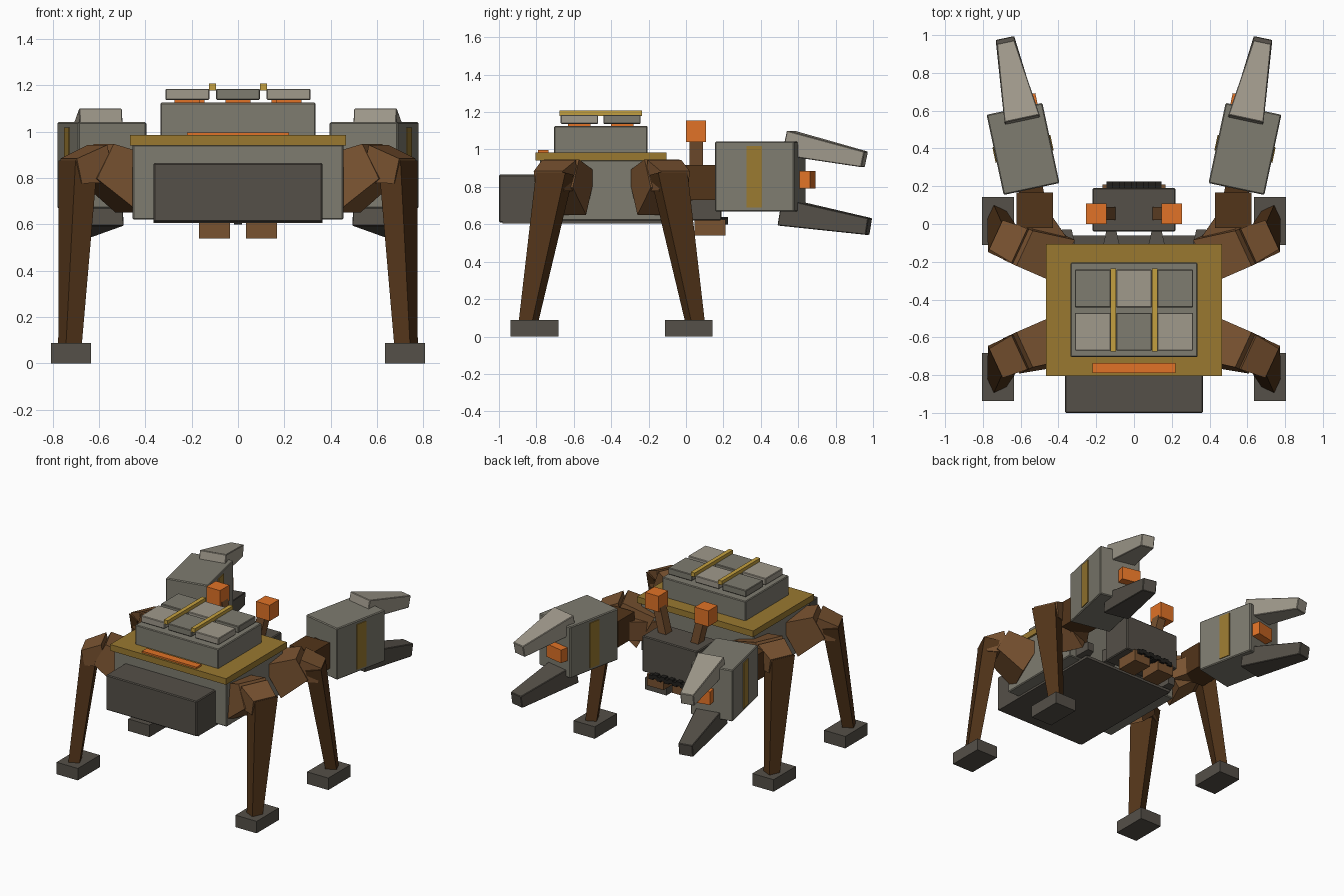
import bpy, bmesh, math
from mathutils import Vector, Matrix

if "Cube" in bpy.data.objects:
    bpy.data.objects.remove(bpy.data.objects["Cube"])


def material(name, rgb):
    m = bpy.data.materials.new(name)
    m.diffuse_color = (*rgb, 1)
    m.use_nodes = True
    m.node_tree.nodes["Principled BSDF"].inputs["Base Color"].default_value = m.diffuse_color
    return m


GREY = material("grey", (0.21, 0.20, 0.16))
LIGHT = material("light_grey", (0.35, 0.32, 0.26))
DARK = material("dark_grey", (0.09, 0.08, 0.065))
BLACK = material("black", (0.015, 0.014, 0.012))
BROWN = material("brown", (0.19, 0.085, 0.03))
DEEP = material("deep_brown", (0.085, 0.035, 0.01))
GOLD = material("gold", (0.32, 0.19, 0.03))
BRIGHT = material("bright_gold", (0.55, 0.35, 0.05))
ORANGE = material("orange", (0.75, 0.17, 0.02))


def finish(name, bm, mat, bevel=0):
    bmesh.ops.recalc_face_normals(bm, faces=bm.faces)
    me = bpy.data.meshes.new(name)
    bm.to_mesh(me)
    bm.free()
    me.materials.append(mat)
    ob = bpy.data.objects.new(name, me)
    bpy.context.collection.objects.link(ob)
    if bevel:
        b = ob.modifiers.new("bevel", 'BEVEL')
        b.width = bevel
        b.segments = 1
    return ob


def box(name, x, y, z, mat, bevel=0, yaw=0, pivot=(0, 0, 0)):
    """Box from (min, max) ranges, optionally turned about z and moved to a pivot."""
    bm = bmesh.new()
    bmesh.ops.create_cube(bm, size=1)
    for v in bm.verts:
        v.co = Vector([(r[0] + r[1]) / 2 + c * (r[1] - r[0]) for r, c in zip((x, y, z), v.co)])
    bm.transform(Matrix.Translation(pivot) @ Matrix.Rotation(yaw, 4, 'Z'))
    return finish(name, bm, mat, bevel)


def limb(name, p1, p2, s1, s2, yaw, mat, bevel=0):
    """Tapered four-sided segment; sizes are (across, thick), yaw is its heading."""
    p1, p2 = Vector(p1), Vector(p2)
    u = Vector((-math.sin(yaw), math.cos(yaw), 0))
    v = (p2 - p1).cross(u).normalized()
    bm = bmesh.new()
    rings = []
    for p, (a, b) in ((p1, s1), (p2, s2)):
        rings.append([bm.verts.new(p + u * a / 2 * i + v * b / 2 * j)
                      for i, j in ((-1, -1), (1, -1), (1, 1), (-1, 1))])
    for k in range(4):
        n = (k + 1) % 4
        bm.faces.new((rings[0][k], rings[0][n], rings[1][n], rings[1][k]))
    bm.faces.new(rings[0])
    bm.faces.new(rings[1])
    return finish(name, bm, mat, bevel)


# Body, rim and deck
box("body", (-.455, .455), (-.78, -.13), (.62, .945), GREY, .006)
box("belly_plate", (-.365, .365), (-.98, -.06), (.605, .625), DARK)
box("front_box", (-.365, .365), (-1, -.75), (.61, .865), DARK, .006)
box("rim", (-.467, .467), (-.805, -.105), (.94, .985), GOLD)
box("deck", (-.335, .335), (-.705, -.205), (.98, 1.125), GREY, .005)
box("front_light", (-.22, .22), (-.79, -.735), (.98, .997), ORANGE)

# Deck tiles, glowing spacers and rails
for i, cx in enumerate((-.218, 0, .218)):
    for j, cy in enumerate((-.57, -.342)):
        box("deck_tile", (cx - .095, cx + .095), (cy - .1, cy + .1), (1.137, 1.185),
            GREY if (i + j) % 2 else LIGHT, .004)
        box("tile_spacer", (cx - .055, cx + .055), (cy - .06, cy + .06), (1.12, 1.14), ORANGE)
for cx in (-.11, .11):
    box("deck_rail", (cx - .015, cx + .015), (-.675, -.235), (1.178, 1.207), BRIGHT)

# Head with mouth teeth
box("head", (-.22, .22), (-.04, .19), (.62, .88), DARK, .006)
for i in range(9):
    cx = -.128 + i * .032
    dz = .01 * (i % 2)
    box("tooth", (cx - .018, cx + .018), (.17, .225), (.60 + dz, .63 + dz), BLACK)

for s in (-1, 1):
    # Neck struts, mandibles and eyes
    for cx, z in ((.12, .72), (.355, .68)):
        limb("neck_strut", (s * cx, -.14, z), (s * cx, -.03, z), (.1, .1), (.05, .06),
             math.pi / 2, DARK)
    box("mandible", sorted((s * .035, s * .168)), (.045, .21), (.54, .625), BROWN)
    limb("eye_stalk", (s * .125, .055, .86), (s * .175, .055, 1.06), (.07, .06), (.07, .06),
         0, BROWN)
    box("eye", sorted((s * .145, s * .255)), (.0, .108), (1.04, 1.155), ORANGE)

    # Arm
    limb("upper_arm", (s * .38, -.16, .76), (s * .52, .06, .81), (.14, .14), (.12, .13),
         math.atan2(.22, s * .14), BROWN)
    box("elbow", sorted((s * .43, s * .622)), (-.02, .168), (.73, .918), DEEP)
    limb("wrist", (s * .53, .1, .83), (s * .56, .25, .85), (.13, .13), (.13, .13),
         math.pi / 2 - s * .21, DEEP)

    # Claw
    yaw = -s * .21
    pivot = (s * .5875, .3975, 0)
    box("claw_hand", (-.151, .151), (-.217, .217), (.668, 1.042), GREY, .006, yaw, pivot)
    for side in (-1, 1):
        box("claw_stripe", sorted((side * .14, side * .157)), (-.042, .042), (.69, 1.018),
            GOLD, 0, yaw, pivot)
    box("claw_light", sorted((-s * .125, s * .015)), (.2, .275), (.79, .885),
        ORANGE, 0, yaw, pivot)
    head = math.pi / 2 + yaw
    limb("upper_jaw", (s * .59, .545, 1.035), (s * .678, .955, .947), (.19, .135), (.095, .085),
         head, LIGHT, .004)
    limb("lower_jaw", (s * .588, .52, .665), (s * .682, .978, .588), (.19, .145), (.1, .09),
         head, DARK, .004)

    # Legs: front and rear pairs mirror about the body centre line
    for t, which in ((-1, "front"), (1, "rear")):
        mid = -.397

        def at(x, d, z):
            return (s * x, mid + t * d, z)
        yaw = math.atan2(t * .42, s * .906)
        limb(which + "_thigh", at(.42, .225, .765), at(.615, .285, .872), (.25, .26), (.205, .17),
             yaw, BROWN)
        limb(which + "_knee", at(.59, .275, .862), at(.72, .335, .83), (.2, .165), (.17, .11),
             yaw, BROWN)
        limb(which + "_shin", at(.69, .305, .87), at(.725, .445, .08), (.173, .105), (.08, .075),
             yaw, DEEP)
        y0, y1 = sorted((mid + t * .285, mid + t * .54))
        box(which + "_foot", sorted((s * .635, s * .806)), (y0, y1), (0, .087), DARK)
